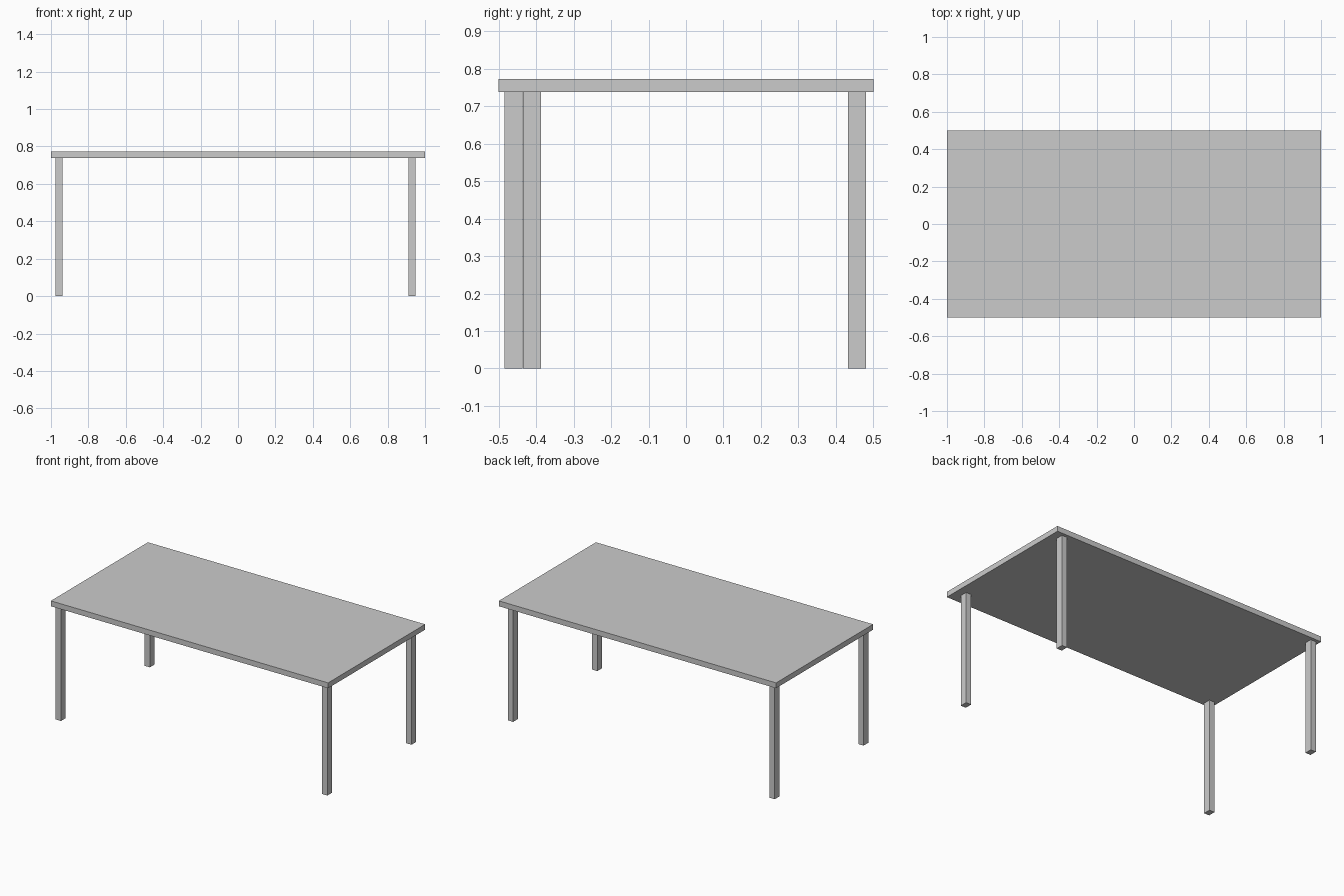
import bpy

if "Cube" in bpy.data.objects:
    bpy.data.objects.remove(bpy.data.objects["Cube"])

TOP_Z, UNDER_Z = 0.773, 0.738
LEG_X, LEG_Y = 0.038, 0.048


def box(name, centre, size):
    bpy.ops.mesh.primitive_cube_add(size=1, location=centre)
    obj = bpy.context.object
    obj.name = name
    obj.scale = size
    bpy.ops.object.transform_apply(location=False, rotation=False, scale=True)
    return obj


# Table top slab
box("table_top", (0, 0, (TOP_Z + UNDER_Z) / 2), (2, 1, TOP_Z - UNDER_Z))

# Legs: slightly irregular placement, the front right one is set further in
legs = {
    "front_left_leg": (-0.957, -0.46),
    "front_right_leg": (0.93, -0.411),
    "back_left_leg": (-0.957, 0.456),
    "back_right_leg": (0.93, 0.456),
}
for name, (x, y) in legs.items():
    box(name, (x, y, UNDER_Z / 2), (LEG_X, LEG_Y, UNDER_Z))
